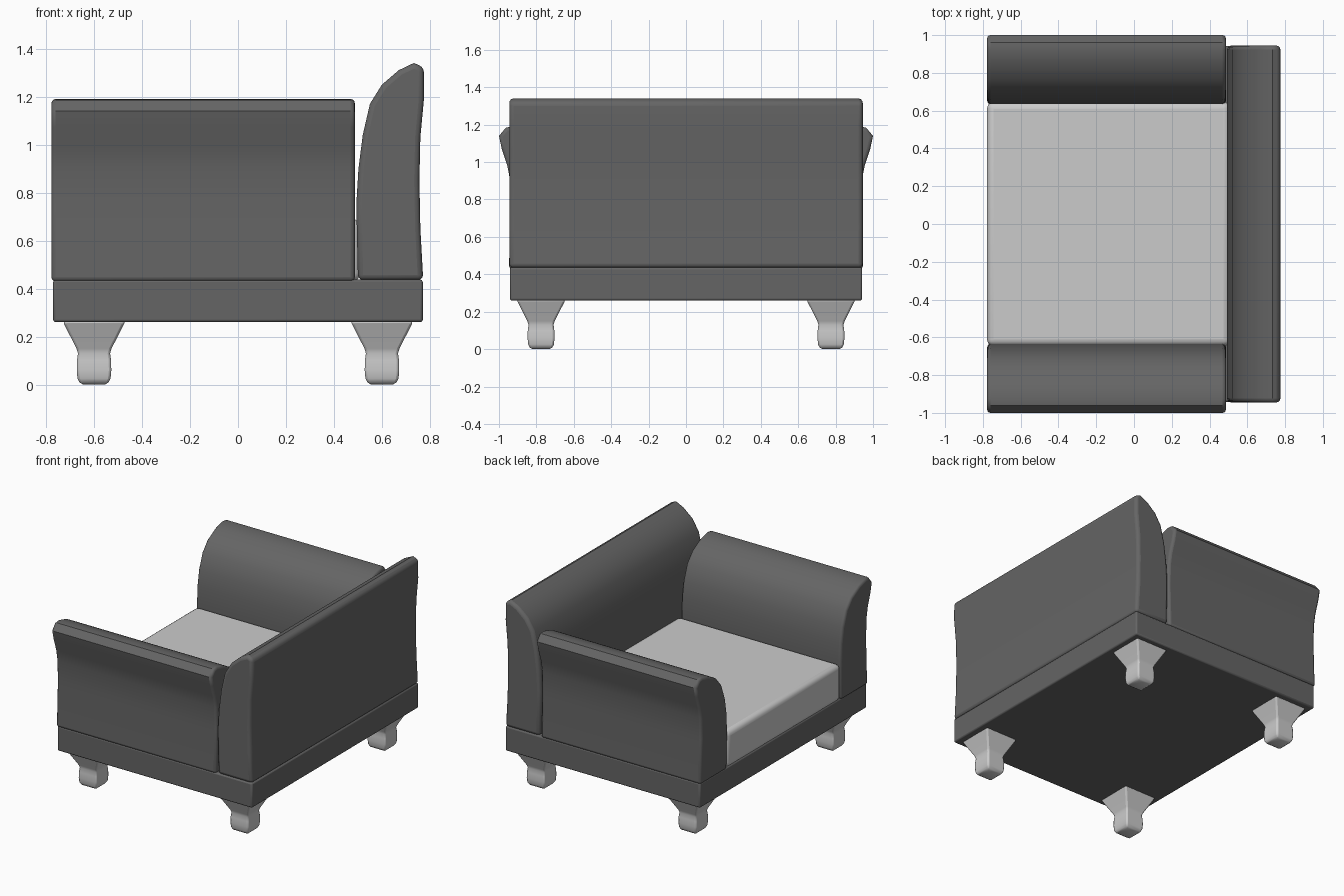
import bpy, bmesh, math
from mathutils import Vector

if "Cube" in bpy.data.objects:
    bpy.data.objects.remove(bpy.data.objects["Cube"])

dark = bpy.data.materials.new("dark_fabric")
dark.diffuse_color = (0.13, 0.13, 0.13, 1)
dark.use_nodes = True
dark.node_tree.nodes["Principled BSDF"].inputs["Base Color"].default_value = dark.diffuse_color


def finish(name, bm, bevel, segments=3, mat=None):
    bmesh.ops.recalc_face_normals(bm, faces=bm.faces)
    mesh = bpy.data.meshes.new(name)
    bm.to_mesh(mesh)
    bm.free()
    ob = bpy.data.objects.new(name, mesh)
    bpy.context.collection.objects.link(ob)
    if mat:
        mesh.materials.append(mat)
    if bevel:
        mod = ob.modifiers.new("rounded_edges", 'BEVEL')
        mod.width, mod.segments = bevel, segments
        mod.limit_method, mod.angle_limit = 'ANGLE', math.radians(55)
    bpy.ops.object.select_all(action='DESELECT')
    bpy.context.view_layer.objects.active = ob
    ob.select_set(True)
    bpy.ops.object.shade_smooth_by_angle(angle=math.radians(40))
    return ob


def box(name, lo, hi, bevel, segments=3, mat=None):
    bm = bmesh.new()
    bmesh.ops.create_cube(bm, size=1)
    lo, hi = Vector(lo), Vector(hi)
    for v in bm.verts:
        v.co = (lo + hi) / 2 + v.co * (hi - lo)
    return finish(name, bm, bevel, segments, mat)


def extrude_profile(name, points, to_3d, start, end, bevel, mat):
    bm = bmesh.new()
    rings = [[bm.verts.new(to_3d(p, t)) for p in points] for t in (start, end)]
    n = len(points)
    for i in range(n):
        j = (i + 1) % n
        bm.faces.new((rings[0][i], rings[0][j], rings[1][j], rings[1][i]))
    for ring in rings:
        bm.faces.new(ring)
    return finish(name, bm, bevel, 3, mat)


# Base and seat cushion
box("base", (-0.77, -0.942, 0.26), (0.77, 0.942, 0.437), 0.01, 2, dark)
box("seat_cushion", (-0.778, -0.645, 0.43), (0.51, 0.645, 0.69), 0.035, 4)

# Backrest: curved section in x/z
back = [(0.50, 0.435), (0.493, 0.75), (0.502, 0.90), (0.52, 1.04), (0.55, 1.17),
        (0.60, 1.25), (0.67, 1.31), (0.733, 1.34), (0.775, 1.322), (0.775, 1.19),
        (0.76, 1.03), (0.756, 0.85), (0.76, 0.65), (0.772, 0.435)]
extrude_profile("backrest", back, lambda p, t: (p[0], t, p[1]), -0.945, 0.945, 0.022, dark)

# Arms: section in y/z, flaring outward at the top
arm = [(0.645, 0.43), (0.636, 0.70), (0.642, 0.83), (0.66, 0.94), (0.70, 1.05),
       (0.76, 1.12), (0.85, 1.17), (0.925, 1.19), (0.962, 1.185), (1.0, 1.14),
       (0.985, 1.07), (0.955, 0.98), (0.94, 0.90), (0.936, 0.75), (0.947, 0.43)]
for side, label in ((-1, "front"), (1, "rear")):
    extrude_profile(label + "_arm", arm, lambda p, t: (t, side * p[0], p[1]),
                    -0.778, 0.487, 0.018, dark)

# Legs: flared square section with a rounded foot
levels = [(0.265, 0.13), (0.25, 0.124), (0.15, 0.073), (0.13, 0.067), (0.10, 0.071),
          (0.06, 0.072), (0.025, 0.069), (0.008, 0.06), (0.0, 0.045)]
for sx, lx in ((-1, "left"), (1, "right")):
    for sy, ly in ((-1, "front"), (1, "rear")):
        bm = bmesh.new()
        rings = []
        for z, r in levels:
            rings.append([bm.verts.new((sx * 0.6 + a * r, sy * 0.775 + b * r, z))
                          for a, b in ((-1, -1), (1, -1), (1, 1), (-1, 1))])
        for top, low in zip(rings, rings[1:]):
            for i in range(4):
                j = (i + 1) % 4
                bm.faces.new((top[i], top[j], low[j], low[i]))
        bm.faces.new(rings[0])
        bm.faces.new(rings[-1])
        finish(f"{ly}_{lx}_leg", bm, 0.01, 2)
